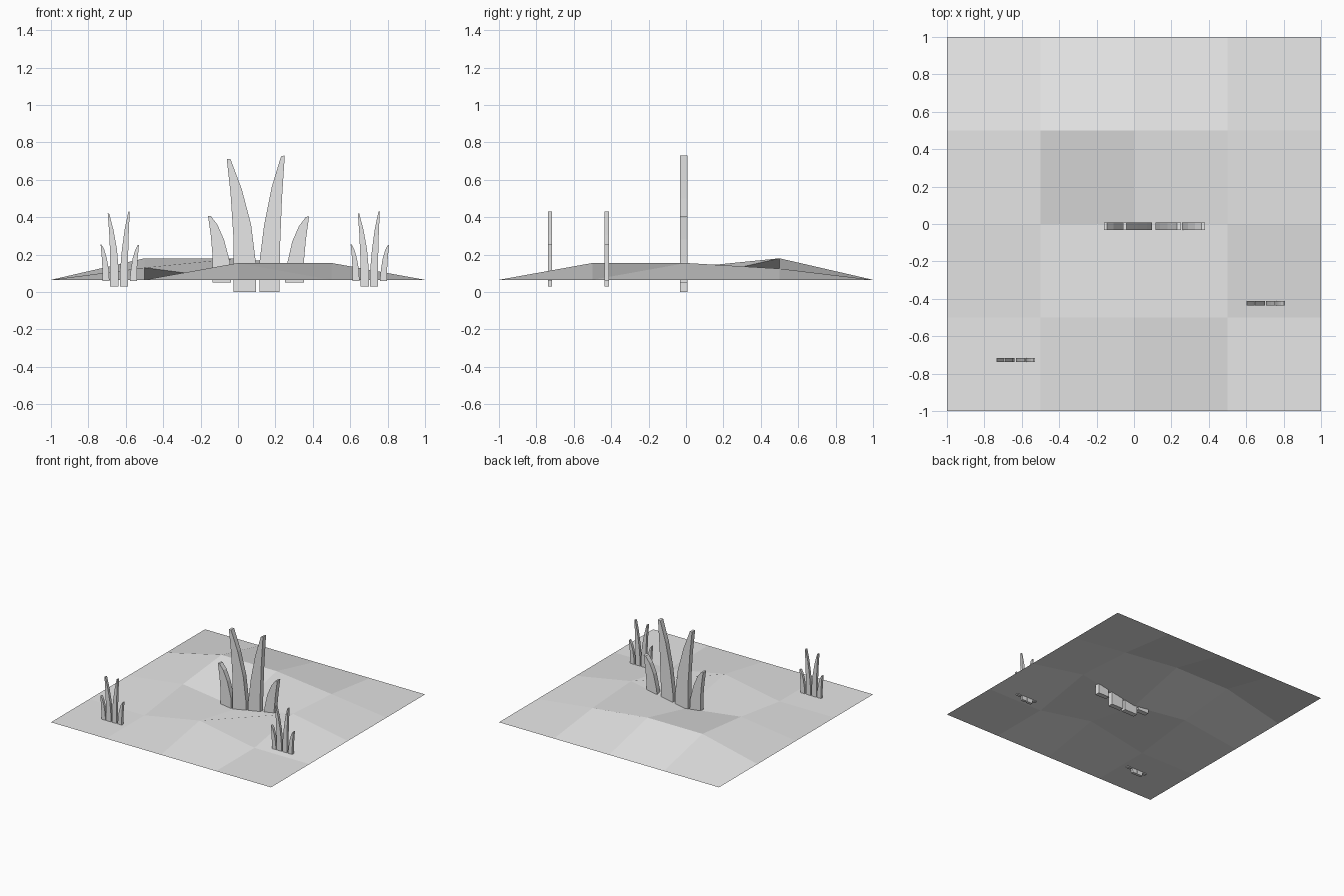
import bpy
import bmesh

if "Cube" in bpy.data.objects:
    bpy.data.objects.remove(bpy.data.objects["Cube"], do_unlink=True)

# One plain grey for everything
grey = bpy.data.materials.new("light_grey")
grey.use_nodes = True
COLOR = (0.8, 0.8, 0.8, 1)
grey.diffuse_color = COLOR
grey.node_tree.nodes["Principled BSDF"].inputs["Base Color"].default_value = COLOR


def finish(bm, name):
    mesh = bpy.data.meshes.new(name)
    bm.to_mesh(mesh)
    bm.free()
    mesh.materials.append(grey)
    obj = bpy.data.objects.new(name, mesh)
    bpy.context.collection.objects.link(obj)
    return obj


# Ground sheet: flat rim with a bumpy middle, rows from front to back
RIM = 0.065
BUMPS = [
    (RIM, 0.155, RIM),
    (0.13, RIM, 0.155),
    (0.18, 0.18, 0.125),
]


def ground_height(i, j):
    inside = 0 < i < 4 and 0 < j < 4
    return BUMPS[j - 1][i - 1] if inside else RIM


bm = bmesh.new()
grid = [[bm.verts.new((i / 2 - 1, j / 2 - 1, ground_height(i, j)))
         for i in range(5)] for j in range(5)]
for j in range(4):
    for i in range(4):
        bm.faces.new((grid[j][i], grid[j][i + 1],
                      grid[j + 1][i + 1], grid[j + 1][i]))
finish(bm, "ground")

# Grass blade outlines, counter-clockwise seen from the front
BLADES = {
    "outer_right_blade": [(-0.135, 0.05), (-0.037, 0.05), (-0.043, 0.16),
                          (-0.075, 0.28), (-0.11, 0.36), (-0.145, 0.405),
                          (-0.16, 0.405), (-0.145, 0.3), (-0.135, 0.18)],
    "tall_right_blade": [(-0.025, 0), (0.095, 0), (0.095, 0.16),
                         (0.07, 0.36), (0.02, 0.55), (-0.04, 0.71),
                         (-0.06, 0.71), (-0.04, 0.53), (-0.025, 0.3)],
    "tall_left_blade": [(0.115, 0), (0.222, 0), (0.225, 0.25),
                        (0.235, 0.5), (0.25, 0.73), (0.23, 0.725),
                        (0.18, 0.56), (0.14, 0.36), (0.115, 0.16)],
    "outer_left_blade": [(0.25, 0.05), (0.352, 0.05), (0.352, 0.16),
                         (0.363, 0.28), (0.38, 0.405), (0.362, 0.4),
                         (0.325, 0.35), (0.29, 0.27), (0.265, 0.16)],
}
CLUMP_MIDDLE = 0.11


def add_clump(name, x, y, z, wide, tall, half_depth):
    for blade, outline in BLADES.items():
        bm = bmesh.new()
        face = bm.faces.new([
            bm.verts.new((x + wide * (px - CLUMP_MIDDLE), y - half_depth, z + tall * pz))
            for px, pz in outline])
        back = bmesh.ops.extrude_face_region(bm, geom=[face])["geom"]
        bmesh.ops.translate(bm, vec=(0, 2 * half_depth, 0),
                            verts=[v for v in back if isinstance(v, bmesh.types.BMVert)])
        bmesh.ops.recalc_face_normals(bm, faces=bm.faces)
        finish(bm, name + "_" + blade)


# Large central clump and two small ones
add_clump("large_grass", CLUMP_MIDDLE, -0.013, 0, 1, 1, 0.02)
add_clump("right_grass", -0.632, -0.728, 0.03, 0.38, 0.55, 0.011)
add_clump("left_grass", 0.705, -0.424, 0.03, 0.38, 0.55, 0.011)
